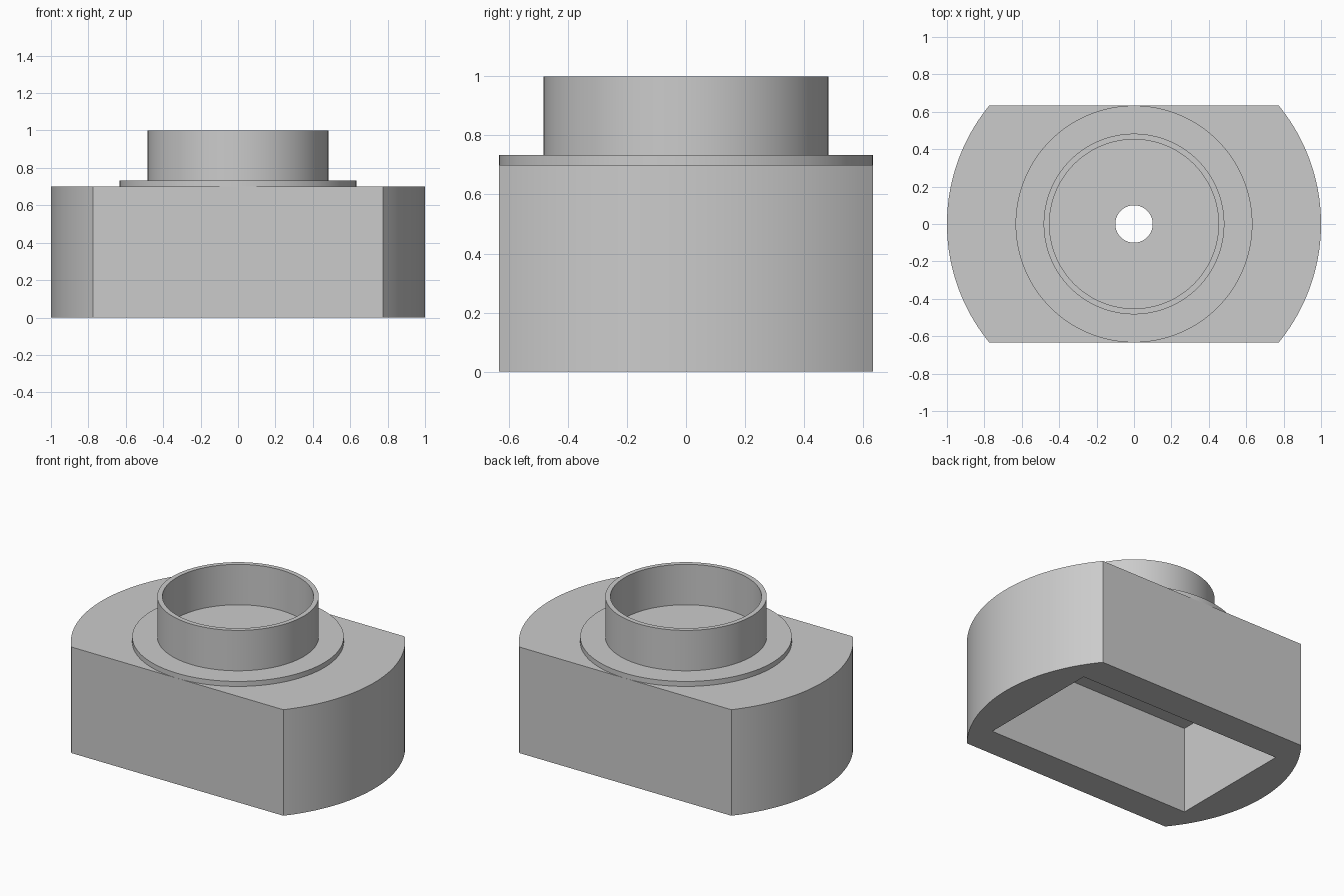
import bpy
import bmesh
import math

SEGMENTS = 128
HALF_DEPTH = 0.633
BLOCK_TOP = 0.70
HOLE_RADIUS = 0.10

default = bpy.data.objects.get("Cube")
if default:
    bpy.data.objects.remove(default, do_unlink=True)

grey = bpy.data.materials.new("plain grey")
grey.use_nodes = True
grey.diffuse_color = (0.6, 0.6, 0.6, 1)
grey.node_tree.nodes["Principled BSDF"].inputs["Base Color"].default_value = (0.6, 0.6, 0.6, 1)


def finish(name, bm):
    """Turn a bmesh into a named grey object."""
    bmesh.ops.recalc_face_normals(bm, faces=bm.faces)
    mesh = bpy.data.meshes.new(name)
    bm.to_mesh(mesh)
    bm.free()
    mesh.materials.append(grey)
    obj = bpy.data.objects.new(name, mesh)
    bpy.context.collection.objects.link(obj)
    return obj


def make_active(obj):
    bpy.ops.object.select_all(action="DESELECT")
    obj.select_set(True)
    bpy.context.view_layer.objects.active = obj


def smooth(obj):
    make_active(obj)
    bpy.ops.object.shade_smooth_by_angle(angle=math.radians(30))


def prism(name, outline, bottom, top):
    """Extrude a flat outline upwards."""
    bm = bmesh.new()
    face = bm.faces.new([bm.verts.new((x, y, bottom)) for x, y in outline])
    result = bmesh.ops.extrude_face_region(bm, geom=[face])
    verts = [v for v in result["geom"] if isinstance(v, bmesh.types.BMVert)]
    bmesh.ops.translate(bm, verts=verts, vec=(0, 0, top - bottom))
    return finish(name, bm)


def arc(radius, start, end, steps):
    angles = [start + (end - start) * i / steps for i in range(steps + 1)]
    return [(radius * math.cos(a), radius * math.sin(a)) for a in angles]


def lathe(name, profile):
    """Spin a radius and height profile round the z axis."""
    bm = bmesh.new()
    verts = [bm.verts.new((r, 0, z)) for r, z in profile]
    edges = [bm.edges.new(pair) for pair in zip(verts, verts[1:])]
    bmesh.ops.spin(bm, geom=verts + edges, cent=(0, 0, 0), axis=(0, 0, 1),
                   angle=math.tau, steps=SEGMENTS, use_merge=True)
    bmesh.ops.remove_doubles(bm, verts=bm.verts, dist=0.0001)
    return finish(name, bm)


def cut(target, cutter):
    """Subtract the cutter, then discard it."""
    cutter.hide_render = True
    modifier = target.modifiers.new("cut", "BOOLEAN")
    modifier.operation = "DIFFERENCE"
    modifier.solver = "EXACT"
    modifier.object = cutter
    make_active(target)
    bpy.ops.object.modifier_apply(modifier=modifier.name)
    bpy.data.objects.remove(cutter, do_unlink=True)


# Round block with flat front and back
corner = math.asin(HALF_DEPTH)
outline = arc(1, -corner, corner, 40) + arc(1, math.pi - corner, math.pi + corner, 40)
block = prism("base_block", outline, 0, BLOCK_TOP)

# Rectangular pocket open underneath
px, py = 0.75, 0.425
cut(block, prism("pocket_cutter", [(-px, -py), (px, -py), (px, py), (-px, py)], -0.1, 0.576))

# Centre hole through the pocket ceiling
circle = arc(HOLE_RADIUS, 0, math.tau, SEGMENTS)[:-1]
cut(block, prism("hole_cutter", circle, 0.5, 0.8))
smooth(block)

# Flange and open collar, with the hole running through the floor
collar = lathe("flange_and_collar", [
    (HALF_DEPTH, BLOCK_TOP), (HALF_DEPTH, 0.733), (0.483, 0.733), (0.483, 1.0),
    (0.452, 1.0), (0.452, 0.733), (HOLE_RADIUS, 0.733), (HOLE_RADIUS, BLOCK_TOP)])
smooth(collar)
